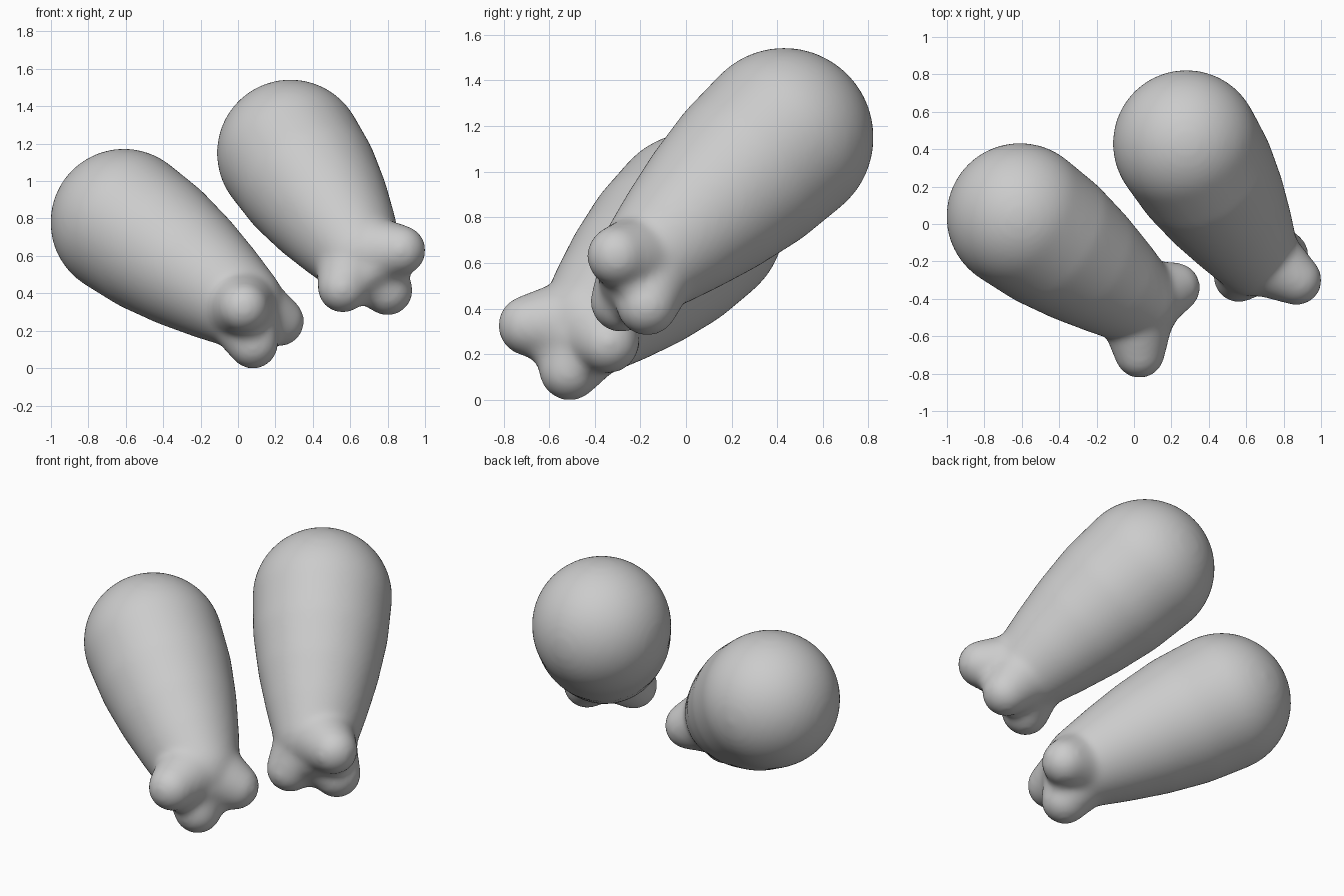
import bpy, bmesh
from mathutils import Vector, Matrix

if "Cube" in bpy.data.objects:
    bpy.data.objects.remove(bpy.data.objects["Cube"])

KNOB_R = 0.135


def hull(me, balls):
    """Append the convex hull of a set of (centre, radius) balls to a mesh."""
    points = []
    for c, r in balls:
        ball = bmesh.new()
        bmesh.ops.create_icosphere(ball, subdivisions=4, radius=r,
                                   matrix=Matrix.Translation(c))
        points += [v.co.copy() for v in ball.verts]
        ball.free()
    shell = bmesh.new()
    for p in points:
        shell.verts.new(p)
    bmesh.ops.convex_hull(shell, input=shell.verts[:])
    loose = [v for v in shell.verts if not v.link_faces]
    bmesh.ops.delete(shell, geom=loose, context='VERTS')
    bmesh.ops.recalc_face_normals(shell, faces=shell.faces[:])
    shell.from_mesh(me)
    shell.to_mesh(me)
    shell.free()


def drumstick(name, thick, thin, knobs):
    thick, thin = Vector(thick), Vector(thin)
    knobs = [Vector(k) for k in knobs]
    me = bpy.data.meshes.new(name)
    # tapered body with slightly bulging sides
    hull(me, [(thick, 0.394), (thick.lerp(thin, 0.25), 0.382),
              (thick.lerp(thin, 0.5), 0.346), (thick.lerp(thin, 0.75), 0.296),
              (thin, 0.238)])
    # three knobs at the narrow end, each flowing out of the body
    for k in knobs:
        hull(me, [(k, KNOB_R), (thin.lerp(k, 0.3), 0.195)])
    # web filling the space between the knobs
    hull(me, [(thin, 0.2)] + [(k, 0.092) for k in knobs])
    ob = bpy.data.objects.new(name, me)
    bpy.context.collection.objects.link(ob)
    # fuse and soften the joins
    rm = ob.modifiers.new("fuse", 'REMESH')
    rm.mode = 'VOXEL'
    rm.voxel_size = 0.016
    rm.use_smooth_shade = True
    sm = ob.modifiers.new("soften", 'SMOOTH')
    sm.factor = 0.5
    sm.iterations = 24
    return ob


drumstick("left_drumstick", (-0.61, 0.04, 0.78), (0.01, -0.41, 0.34),
          [(0.03, -0.69, 0.325), (0.08, -0.51, 0.13), (0.22, -0.34, 0.25)])
drumstick("right_drumstick", (0.28, 0.43, 1.15), (0.64, -0.15, 0.615),
          [(0.87, -0.30, 0.63), (0.80, -0.17, 0.415), (0.56, -0.285, 0.43)])
